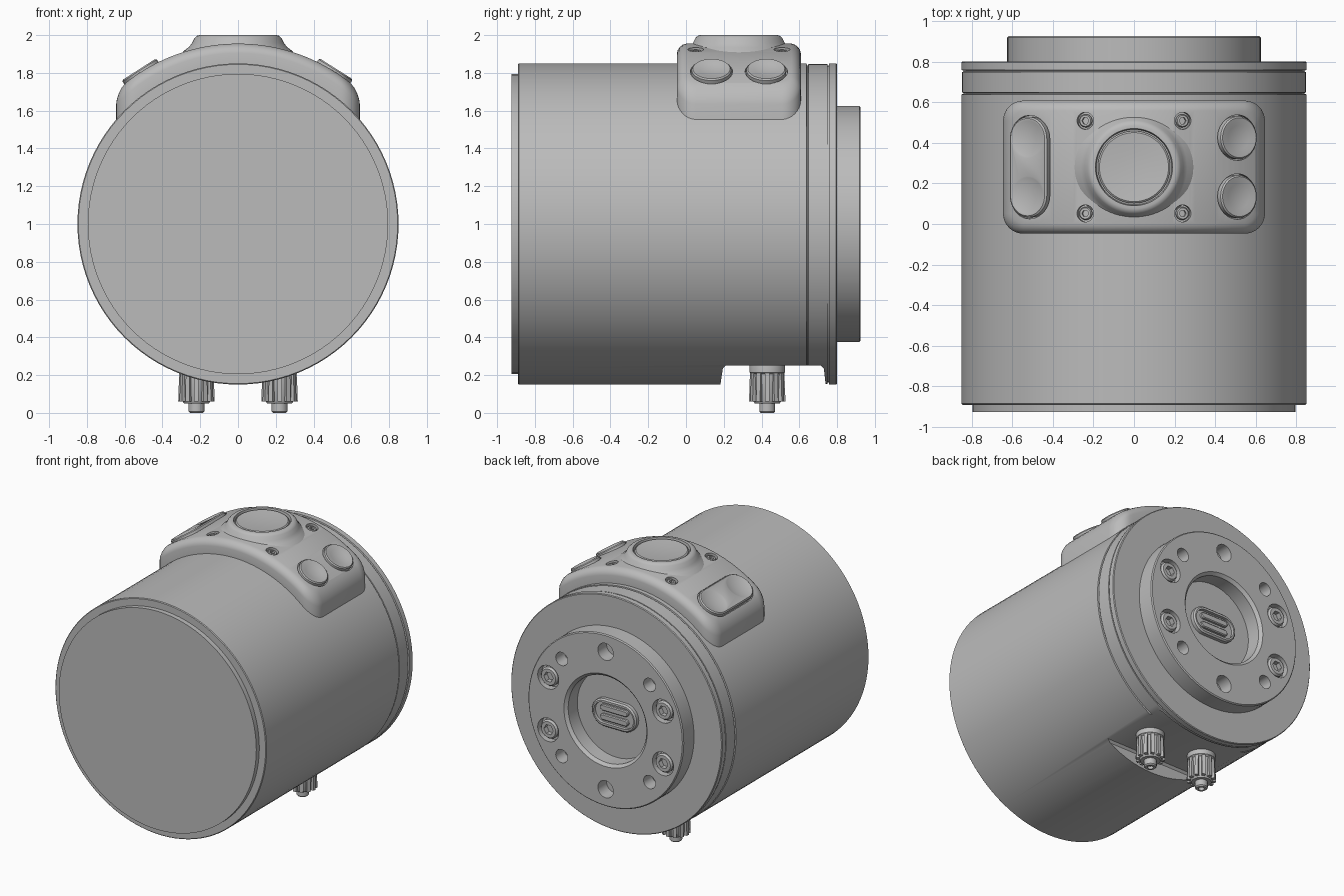
import bpy, bmesh
from math import sin, cos, pi, sqrt, asin, radians
from mathutils import Matrix, Vector

cube = bpy.data.objects.get("Cube")
if cube:
    bpy.data.objects.remove(cube)

grey = bpy.data.materials.new("plain_grey")
grey.use_nodes = True
grey.diffuse_color = (0.5, 0.5, 0.5, 1)
grey.node_tree.nodes["Principled BSDF"].inputs["Base Color"].default_value = (0.5, 0.5, 0.5, 1)

AXIS = Vector((0, 0, 1))              # the housing runs along y through this point
ALONG_Y = Matrix.Rotation(-pi / 2, 4, 'X')
PANEL_R, PANEL_Y = 0.955, 0.28


def finish(name, bm, matrix=Matrix()):
    bmesh.ops.remove_doubles(bm, verts=bm.verts, dist=1e-5)
    bmesh.ops.recalc_face_normals(bm, faces=bm.faces)
    bm.transform(matrix)
    mesh = bpy.data.meshes.new(name)
    bm.to_mesh(mesh)
    bm.free()
    mesh.materials.append(grey)
    ob = bpy.data.objects.new(name, mesh)
    bpy.context.collection.objects.link(ob)
    return ob


def lathe(name, profile, matrix=Matrix(), seg=32):
    """Revolve (radius, height) points about the local z axis."""
    bm = bmesh.new()
    verts = [bm.verts.new((r, 0, h)) for r, h in profile]
    edges = [bm.edges.new(p) for p in zip(verts, verts[1:])]
    bmesh.ops.spin(bm, geom=verts + edges, cent=(0, 0, 0), axis=(0, 0, 1),
                   angle=2 * pi, steps=seg)
    return finish(name, bm, matrix)


def rod(name, r, low, high, matrix=Matrix(), seg=32):
    return lathe(name, [(0, low), (r, low), (r, high), (0, high)], matrix, seg)


def box(name, size, matrix):
    bm = bmesh.new()
    bmesh.ops.create_cube(bm, size=1, matrix=Matrix.Diagonal((*size, 1)))
    return finish(name, bm, matrix)


def pill(name, half_len, rings, matrix, steps=12):
    """Stack rounded slots, long along local x, from (radius, height) rings."""
    bm = bmesh.new()
    loops = []
    for r, h in rings:
        loop = []
        for side in (1, -1):
            for i in range(steps + 1):
                a = side * pi / 2 - pi / 2 + pi * i / steps - pi / 2 * side
                a = -pi / 2 + pi * i / steps + (0 if side > 0 else pi)
                loop.append(bm.verts.new((side * half_len + r * cos(a), r * sin(a), h)))
        loops.append(loop)
    for a, b in zip(loops, loops[1:]):
        for i in range(len(a)):
            j = (i + 1) % len(a)
            bm.faces.new((a[i], a[j], b[j], b[i]))
    bm.faces.new(loops[0])
    bm.faces.new(loops[-1])
    return finish(name, bm, matrix)


def activate(ob):
    bpy.ops.object.select_all(action='DESELECT')
    ob.select_set(True)
    bpy.context.view_layer.objects.active = ob


def cut(target, cutters):
    activate(target)
    for c in cutters:
        mod = target.modifiers.new("cut", 'BOOLEAN')
        mod.operation, mod.solver, mod.object = 'DIFFERENCE', 'EXACT', c
        bpy.ops.object.modifier_apply(modifier=mod.name)
        bpy.data.objects.remove(c)


def on_panel(x, y, r=PANEL_R):
    """Frame on the curved panel with local z pointing outwards."""
    a = asin(x / r)
    return Matrix.Translation(AXIS + Vector((0, y, 0))) @ Matrix.Rotation(a, 4, 'Y') \
        @ Matrix.Translation((0, 0, r))


def on_back(radius, degrees, y):
    a = radians(degrees)
    return Matrix.Translation((radius * cos(a), y, 1 + radius * sin(a))) @ ALONG_Y


def socket_screw(name, r, depth, matrix):
    head = lathe(name, [(0, -depth), (r, -depth), (r, -r * .2), (r * .85, 0), (0, 0)], matrix)
    cut(head, [rod("hex_cutter", r * .55, -depth * .6, depth, matrix, 6)])
    return head


# Housing with front disc, shallow band, rear flange and central recess
housing = lathe("housing", [
    (0, -.925), (.795, -.925), (.795, -.89), (.845, -.89), (.85, -.885),
    (.85, .638), (.84, .64), (.84, .646), (.847, .648), (.847, .748), (.84, .75),
    (.84, .756), (.85, .758), (.85, .795), (.845, .8), (.625, .8), (.625, .918),
    (.618, .925), (.335, .925), (.315, .905), (.315, .8), (0, .8)],
    Matrix.Translation(AXIS) @ ALONG_Y, 96)

# Underside pocket with slightly sloping end walls
bm = bmesh.new()
ring = [bm.verts.new((-.7, y, z)) for y, z in
        ((.17, .05), (.185, .17), (.195, .235), (.21, .25), (.715, .25), (.73, .235), (.737, .17), (.75, .05))]
face = bm.faces.new(ring)
out = bmesh.ops.extrude_face_region(bm, geom=[face])["geom"]
bmesh.ops.translate(bm, vec=(1.4, 0, 0), verts=[v for v in out if isinstance(v, bmesh.types.BMVert)])
holes = [finish("pocket_cutter", bm)]

# Bolt circle on the rear flange
for ang in (90, 270):
    holes.append(rod("hole_cutter", .062, -.1, .05, on_back(.5, ang, .925)))
for ang in (45, 135, 225, 315):
    holes.append(rod("hole_cutter", .048, -.1, .05, on_back(.5, ang, .925)))
screw_angles = (22.5, 157.5, 202.5, 337.5)
for ang in screw_angles:
    holes.append(rod("hole_cutter", .085, -.05, .05, on_back(.5, ang, .925)))
cut(housing, holes)
for ang in screw_angles:
    socket_screw("flange_screw", .068, .06, on_back(.5, ang, .922))

# Connector in the recess
plug = Matrix.Translation((0, .8, 1)) @ ALONG_Y
connector = pill("connector", .08, [(.1, -.02), (.1, .025), (.09, .035)], plug)
cut(connector, [pill("slot_cutter", .085, [(.075, .012), (.075, .1)], plug)])
for s in (-1, 1):
    pill("connector_bar", .09, [(.022, 0), (.022, .026), (.016, .032)],
         plug @ Matrix.Translation((0, s * .034, 0)))

# Control panel: nested rounded outlines draped over the housing
HALF_X, HALF_Y, CORNER = .645, .3275, .1


def panel_outline(inset):
    hx, hy, c = HALF_X - inset, HALF_Y - inset, CORNER - inset
    left = [(-hx + c - c * cos(t * pi / 16), -hy + c - c * sin(t * pi / 16)) for t in range(9)]
    flat = [(-hx + c + 2 * (hx - c) * t / 40, -hy) for t in range(1, 40)]
    return left + flat + [(-x, y) for x, y in reversed(left)]


bm = bmesh.new()
loops = []
for inset, r in ((0, .845), (0, .905), (.004, .921), (.014, .936), (.03, .949), (.05, .955)):
    front = panel_outline(inset)
    pts = front + [(x, -y) for x, y in reversed(front)]
    loops.append([bm.verts.new((x, y + PANEL_Y, 1 + sqrt(r * r - x * x))) for x, y in pts])
n = len(loops[0])
for a, b in zip(loops, loops[1:]):
    for i in range(n):
        j = (i + 1) % n
        bm.faces.new((a[i], a[j], b[j], b[i]))
for loop in (loops[0], loops[-1]):
    for i in range(n // 2 - 1):
        bm.faces.new((loop[i], loop[i + 1], loop[n - 2 - i], loop[n - 1 - i]))
panel = finish("control_panel", bm)

# Button seats and screw holes in the panel
spots = [(sx * .24, PANEL_Y + sy * .228) for sx in (-1, 1) for sy in (-1, 1)]
seats = [rod("seat_cutter", .042, -.025, .1, on_panel(x, y)) for x, y in spots]
rounds = [(.51, .135), (.51, .425)]
seats += [rod("seat_cutter", .112, -.02, .1, on_panel(x, y), 48) for x, y in rounds]
pill_frame = on_panel(-.515, PANEL_Y) @ Matrix.Rotation(pi / 2, 4, 'Z')
seats.append(pill("seat_cutter", .14, [(.115, -.02), (.115, .1)], pill_frame))
cut(panel, seats)
for x, y in spots:
    socket_screw("panel_screw", .032, .03, on_panel(x, y, PANEL_R - .008))

# Raised centre boss and its dished button
centre = Matrix.Translation((0, PANEL_Y, 0))
lathe("centre_boss", [(0, 1.9), (.3, 1.9), (.285, 1.918), (.262, 1.935), (.243, 1.958), (.23, 1.985),
                      (.218, 1.996), (.205, 2.0), (.19, 2.0), (.185, 1.975), (0, 1.975)], centre, 64)
lathe("centre_button", [(0, 1.96), (.178, 1.96), (.178, 1.99), (.17, 1.996), (.16, 1.995),
                        (.08, 1.988), (0, 1.986)], centre, 64)

# Two round buttons on one side, a double rocker on the other
for x, y in rounds:
    lathe("round_button", [(0, -.03), (.105, -.03), (.105, .01), (.098, .017), (.09, .016),
                           (.06, .009), (.03, .004), (0, .003)], on_panel(x, y), 48)
rocker = pill("rocker_button", .14, [(.108, -.03), (.108, .01), (.1, .017)], pill_frame)
dishes = []
for s in (-1, 1):
    bm = bmesh.new()
    bmesh.ops.create_uvsphere(bm, u_segments=64, v_segments=48, radius=.34)
    dishes.append(finish("dish_cutter", bm, pill_frame @ Matrix.Translation((s * .14, 0, .343))))
cut(rocker, dishes)

# Ribbed hose fittings underneath
for x in (-.22, .22):
    place = Matrix.Translation((x, .43, 0))
    lathe("hose_fitting", [(0, .27), (.092, .27), (.095, .255), (.095, .215), (.082, .205), (.076, .065),
                           (.066, .05), (.042, .05), (.042, .008), (.034, 0), (.02, 0),
                           (.02, .02), (0, .02)], place)
    for k in range(12):
        turn = place @ Matrix.Rotation(k * pi / 6, 4, 'Z')
        box("fitting_rib", (.028, .024, .15), turn @ Matrix.Translation((.08, 0, .135))
            @ Matrix.Rotation(radians(-2), 4, 'Y'))

for ob in list(bpy.context.scene.objects):
    if ob.type == 'MESH' and grey.name in ob.data.materials:
        activate(ob)
        bpy.ops.object.shade_smooth_by_angle(angle=radians(32))
